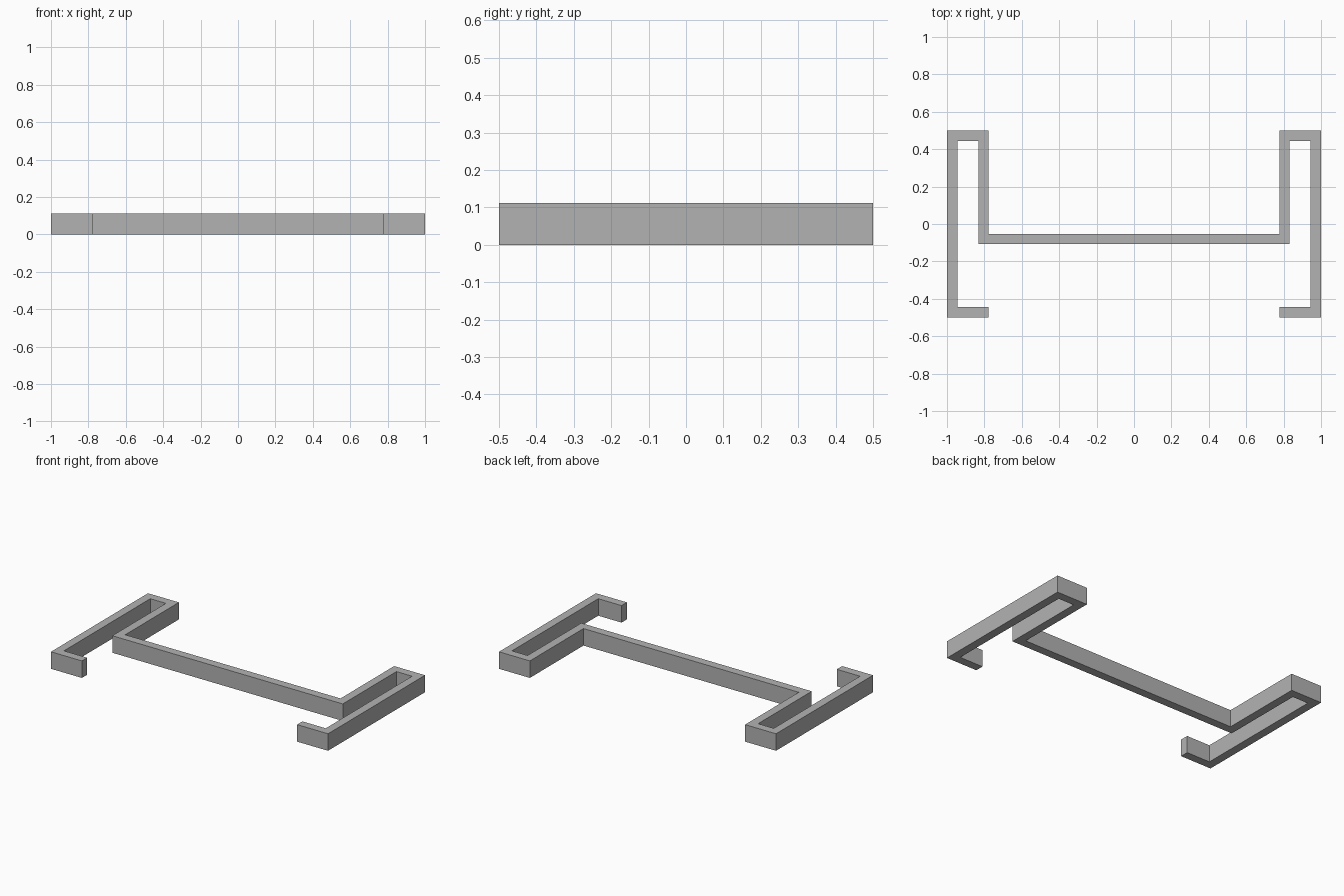
import bpy
import bmesh

cube = bpy.data.objects.get("Cube")
if cube:
    bpy.data.objects.remove(cube, do_unlink=True)

# Main dimensions
HEIGHT = 0.111
T = 0.055          # wall thickness
OUTER = 1.0        # outside of the end channels
INNER = 0.777      # inside edge of the channels
DEPTH = 0.5        # half depth
WEB = -0.053       # back face of the long web

# One colour
grey = bpy.data.materials.new("plain_grey")
grey.use_nodes = True
colour = (0.45, 0.45, 0.45, 1)
grey.diffuse_color = colour
grey.node_tree.nodes["Principled BSDF"].inputs["Base Color"].default_value = colour

# Left half of the section: web, inner arm, closed back, outer arm, front lip
half = [
    (INNER, WEB), (INNER, DEPTH), (OUTER, DEPTH), (OUTER, -DEPTH),
    (INNER, -DEPTH), (INNER, T - DEPTH), (OUTER - T, T - DEPTH),
    (OUTER - T, DEPTH - T), (INNER + T, DEPTH - T), (INNER + T, WEB - T),
]
outline = half + [(-x, y) for x, y in reversed(half)]

# Extrude the closed section upwards into one folded profile
bm = bmesh.new()
base = bm.faces.new([bm.verts.new((x, y, 0)) for x, y in outline])
result = bmesh.ops.extrude_face_region(bm, geom=[base], use_keep_orig=True)
top = [v for v in result["geom"] if isinstance(v, bmesh.types.BMVert)]
bmesh.ops.translate(bm, verts=top, vec=(0, 0, HEIGHT))
bmesh.ops.recalc_face_normals(bm, faces=bm.faces)

mesh = bpy.data.meshes.new("folded_channel_profile")
bm.to_mesh(mesh)
bm.free()
mesh.materials.append(grey)
profile = bpy.data.objects.new("folded_channel_profile", mesh)
bpy.context.collection.objects.link(profile)
